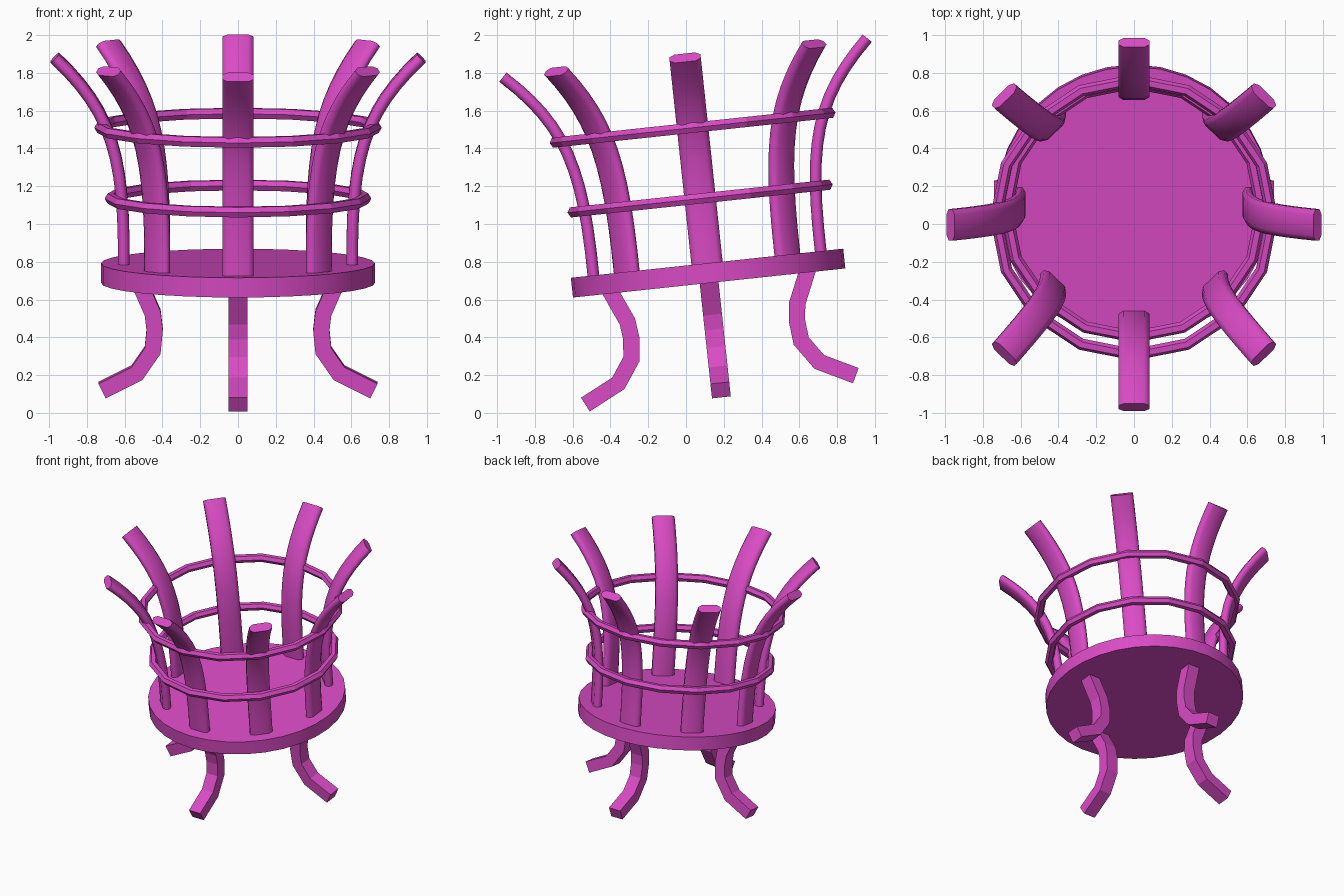
import bpy, bmesh
from math import pi, cos, sin, radians
from mathutils import Matrix, Vector
from mathutils.geometry import interpolate_bezier

if "Cube" in bpy.data.objects:
    bpy.data.objects.remove(bpy.data.objects["Cube"])

# The whole basket leans slightly towards the front
TILT = Matrix.Translation((0, 0.117, 0.74)) @ Matrix.Rotation(radians(6.1), 4, 'X')

magenta = bpy.data.materials.new("magenta")
magenta.diffuse_color = (0.70, 0.07, 0.56, 1)
magenta.use_nodes = True
magenta.node_tree.nodes["Principled BSDF"].inputs["Base Color"].default_value = magenta.diffuse_color


def make_mesh(name, bm, smooth_angle=None):
    bmesh.ops.recalc_face_normals(bm, faces=bm.faces)
    me = bpy.data.meshes.new(name)
    bm.to_mesh(me)
    bm.free()
    me.materials.append(magenta)
    if smooth_angle:
        me.shade_smooth()
        me.set_sharp_from_angle(angle=radians(smooth_angle))
    return me


def place(name, me, turn=0.0):
    ob = bpy.data.objects.new(name, me)
    bpy.context.collection.objects.link(ob)
    ob.matrix_world = TILT @ Matrix.Rotation(turn, 4, 'Z')
    return ob


def skin(bm, loops, closed):
    n = len(loops[0])
    pairs = list(zip(loops, loops[1:]))
    if closed:
        pairs.append((loops[-1], loops[0]))
    for a, b in pairs:
        for i in range(n):
            j = (i + 1) % n
            bm.faces.new((a[i], a[j], b[j], b[i]))
    if not closed:
        bm.faces.new(loops[0])
        bm.faces.new(loops[-1])


def sweep(path, section):
    """Sweep a (tangential, in-plane) section along a path in the XZ plane."""
    bm = bmesh.new()
    loops = []
    for i, p in enumerate(path):
        d_in = (p - path[max(i - 1, 0)]).normalized()
        d_out = (path[min(i + 1, len(path) - 1)] - p).normalized()
        t = (d_in + d_out).normalized()
        nrm = Vector((t.z, 0, -t.x))
        ref = d_out if d_out.length else d_in
        mitre = 1 / max(t.dot(ref), 0.5)
        loops.append([bm.verts.new(p + nrm * v * mitre + Vector((0, u, 0)))
                      for u, v in section])
    skin(bm, loops, False)
    return bm


# Base plate
bm = bmesh.new()
bmesh.ops.create_cone(bm, cap_ends=True, segments=32, radius1=0.725,
                      radius2=0.725, depth=0.105)
place("base_plate", make_mesh("base_plate", bm, 30))

# Eight flared bars
bar_path = interpolate_bezier(Vector((0.605, 0, 0.04)), Vector((0.60, 0, 0.62)),
                              Vector((0.665, 0, 0.86)), Vector((0.97, 0, 1.147)), 13)
bar_section = [(0.083, -0.014), (0.083, 0.014), (0.055, 0.031), (-0.055, 0.031),
               (-0.083, 0.014), (-0.083, -0.014), (-0.055, -0.031), (0.055, -0.031)]
bar = make_mesh("bar", sweep(bar_path, bar_section), 65)
for k in range(8):
    place(f"bar_{k + 1}", bar, k * pi / 4)

# Four curved legs
leg_path = [Vector((r, 0, z)) for r, z in
            [(0.53, -0.03), (0.50, -0.10), (0.452, -0.21), (0.441, -0.30),
             (0.452, -0.41), (0.535, -0.53), (0.72, -0.623)]]
leg_section = [(0.05, -0.043), (0.05, 0.043), (-0.05, 0.043), (-0.05, -0.043)]
leg = make_mesh("leg", sweep(leg_path, leg_section))
for k in range(4):
    place(f"leg_{k + 1}", leg, k * pi / 2)

# Two hoops around the bars
for name, radius, z in (("lower_hoop", 0.675, 0.397), ("upper_hoop", 0.73, 0.774)):
    bm = bmesh.new()
    loops = []
    for i in range(16):
        a = i * pi / 8
        loop = []
        for j in range(6):
            b = j * pi / 3
            r = radius + 0.031 * cos(b)
            loop.append(bm.verts.new((r * cos(a), r * sin(a), z + 0.031 * sin(b))))
        loops.append(loop)
    skin(bm, loops, True)
    place(name, make_mesh(name, bm))
